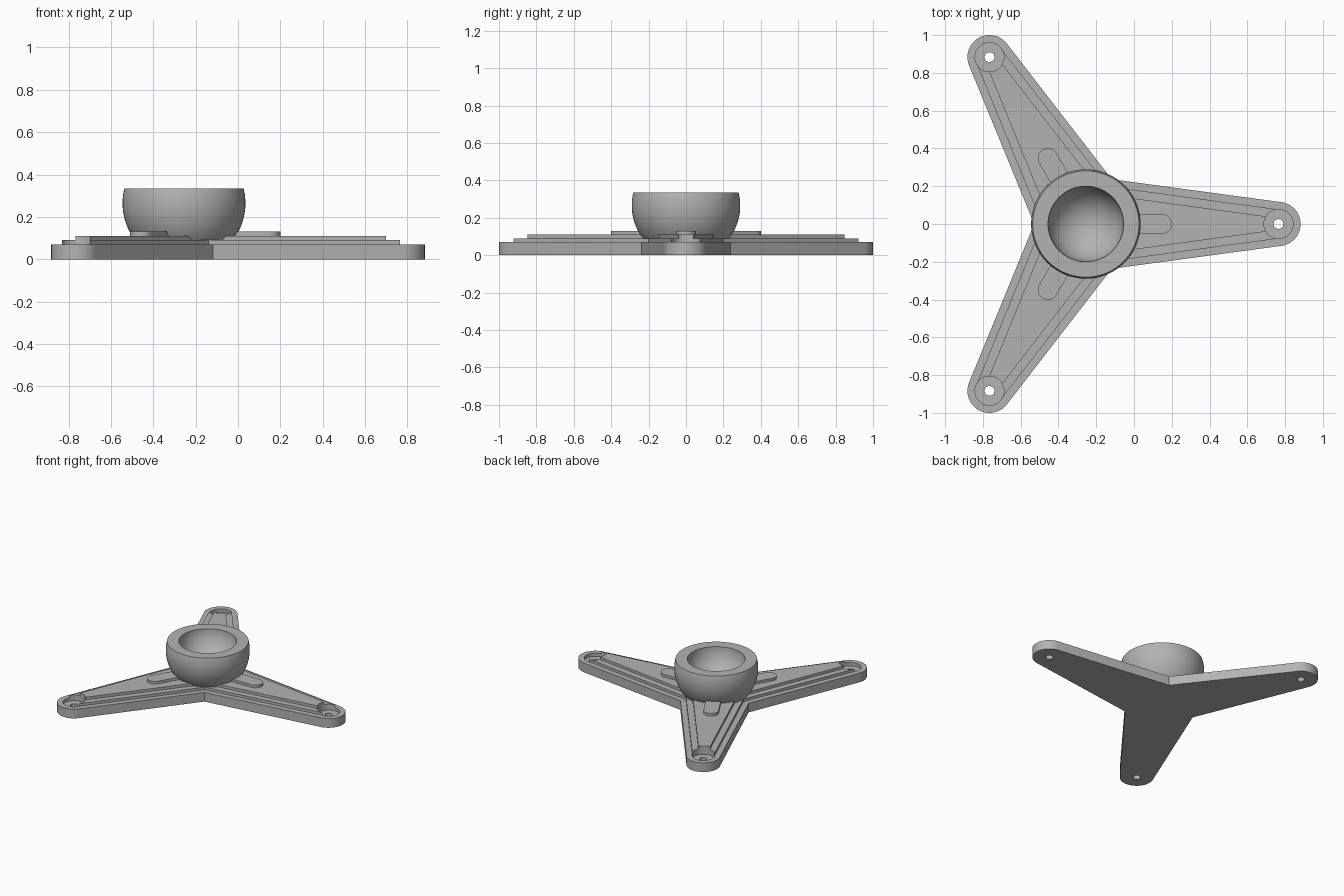
import bpy, bmesh, math
from mathutils import Vector, Matrix

cube = bpy.data.objects.get("Cube")
if cube:
    bpy.data.objects.remove(cube, do_unlink=True)

REACH = 1.02                      # hub centre to mounting hole
HUB = Vector((-REACH / 4, 0, 0))  # keeps the three-armed plate centred
TAPER = 0.135                     # slope of the arm sides
BORE = 0.077                      # radius of the recess at each arm tip
ARMS = [math.radians(a) for a in (0, 120, 240)]

grey = bpy.data.materials.new("plain grey")
grey.use_nodes = True
colour = (0.45, 0.45, 0.45, 1)
grey.diffuse_color = colour
grey.node_tree.nodes["Principled BSDF"].inputs["Base Color"].default_value = colour


def finish(name, bm):
    bmesh.ops.recalc_face_normals(bm, faces=bm.faces[:])
    mesh = bpy.data.meshes.new(name)
    bm.to_mesh(mesh)
    bm.free()
    mesh.materials.append(grey)
    obj = bpy.data.objects.new(name, mesh)
    bpy.context.collection.objects.link(obj)
    return obj


def smooth(obj):
    bpy.ops.object.select_all(action='DESELECT')
    obj.select_set(True)
    bpy.context.view_layer.objects.active = obj
    bpy.ops.object.shade_smooth_by_angle(angle=math.radians(30))


def arc(cx, radius, start, end, steps):
    return [(cx + radius * math.cos(start + (end - start) * i / steps),
             radius * math.sin(start + (end - start) * i / steps))
            for i in range(steps + 1)]


def slab(name, points, z0, z1, turn=0):
    """Extrude a flat outline, turned about the hub."""
    bm = bmesh.new()
    spin = Matrix.Rotation(turn, 3, 'Z')
    face = bm.faces.new([bm.verts.new(HUB + spin @ Vector((x, y, z0))) for x, y in points])
    top = bmesh.ops.extrude_face_region(bm, geom=[face])["geom"]
    bmesh.ops.translate(bm, vec=(0, 0, z1 - z0),
                        verts=[v for v in top if isinstance(v, bmesh.types.BMVert)])
    return finish(name, bm)


def star(tip, half_width):
    """Repeat one arm tip three times, with a corner between the arms."""
    u = half_width / (math.sqrt(3) + TAPER)
    points = []
    for a in ARMS:
        spin = Matrix.Rotation(a, 2)
        arm = [(u, -u * math.sqrt(3))] + tip
        points += [tuple(spin @ Vector(p)) for p in arm]
    return points


def side_width(radius):
    return radius * math.sqrt(1 + TAPER ** 2) + TAPER * REACH


# Base plate with round arm ends
end_radius = 0.1167
lean = math.pi / 2 - math.atan(TAPER)
base = slab("base_plate", star(arc(REACH, end_radius, -lean, lean, 32),
                               side_width(end_radius)), 0, 0.07)

# Recesses and screw holes cut into the arm ends
for a in ARMS:
    for radius, bottom in ((BORE, 0.045), (0.026, -0.1)):
        circle = arc(REACH, radius, 0, math.tau * 47 / 48, 47)
        cutter = slab("hole_cutter", circle, bottom, 0.2, a)
        cutter.hide_render = True
        cut = base.modifiers.new("hole", 'BOOLEAN')
        cut.operation = 'DIFFERENCE'
        cut.solver = 'EXACT'
        cut.object = cutter
        bpy.context.view_layer.objects.active = base
        bpy.ops.object.modifier_apply(modifier=cut.name)
        bpy.data.objects.remove(cutter, do_unlink=True)
smooth(base)

# Two raised steps, each ending in a curved bite around the recess
for name, radius, z0, z1 in (("lower_step", BORE, 0.07, 0.09),
                             ("upper_step", 0.032, 0.09, 0.11)):
    spread = math.asin(min(1, (radius + 0.008) / BORE))
    tip = arc(REACH, BORE, math.pi + spread, math.pi - spread, 24)
    smooth(slab(name, star(tip, side_width(radius)), z0, z1))

# Rounded ribs reaching out from under the bowl
for i, a in enumerate(ARMS):
    rib = [(0, -0.053)] + arc(0.402, 0.053, -math.pi / 2, math.pi / 2, 20) + [(0, 0.053)]
    smooth(slab(f"rib_{i + 1}", rib, 0.11, 0.13, a))

# Bowl: truncated ball with a hemispherical socket, spun from a profile
RIM, CENTRE, OUTER, SOCKET = 0.335, 0.265, 0.29, 0.2
low, high = math.asin((0.09 - CENTRE) / OUTER), math.asin((RIM - CENTRE) / OUTER)
profile = [(0, 0.09)] + [(r, z + CENTRE) for r, z in arc(0, OUTER, low, high, 20)]
profile += [(r, z + RIM) for r, z in arc(0, SOCKET, 0, -math.pi / 2, 20)]
bm = bmesh.new()
verts = [bm.verts.new(HUB + Vector((r, 0, z))) for r, z in profile]
edges = [bm.edges.new(pair) for pair in zip(verts, verts[1:])]
bmesh.ops.spin(bm, geom=verts + edges, cent=HUB, axis=(0, 0, 1),
               angle=math.tau, steps=64, use_merge=True)
bmesh.ops.remove_doubles(bm, verts=bm.verts[:], dist=1e-5)
smooth(finish("bowl", bm))
